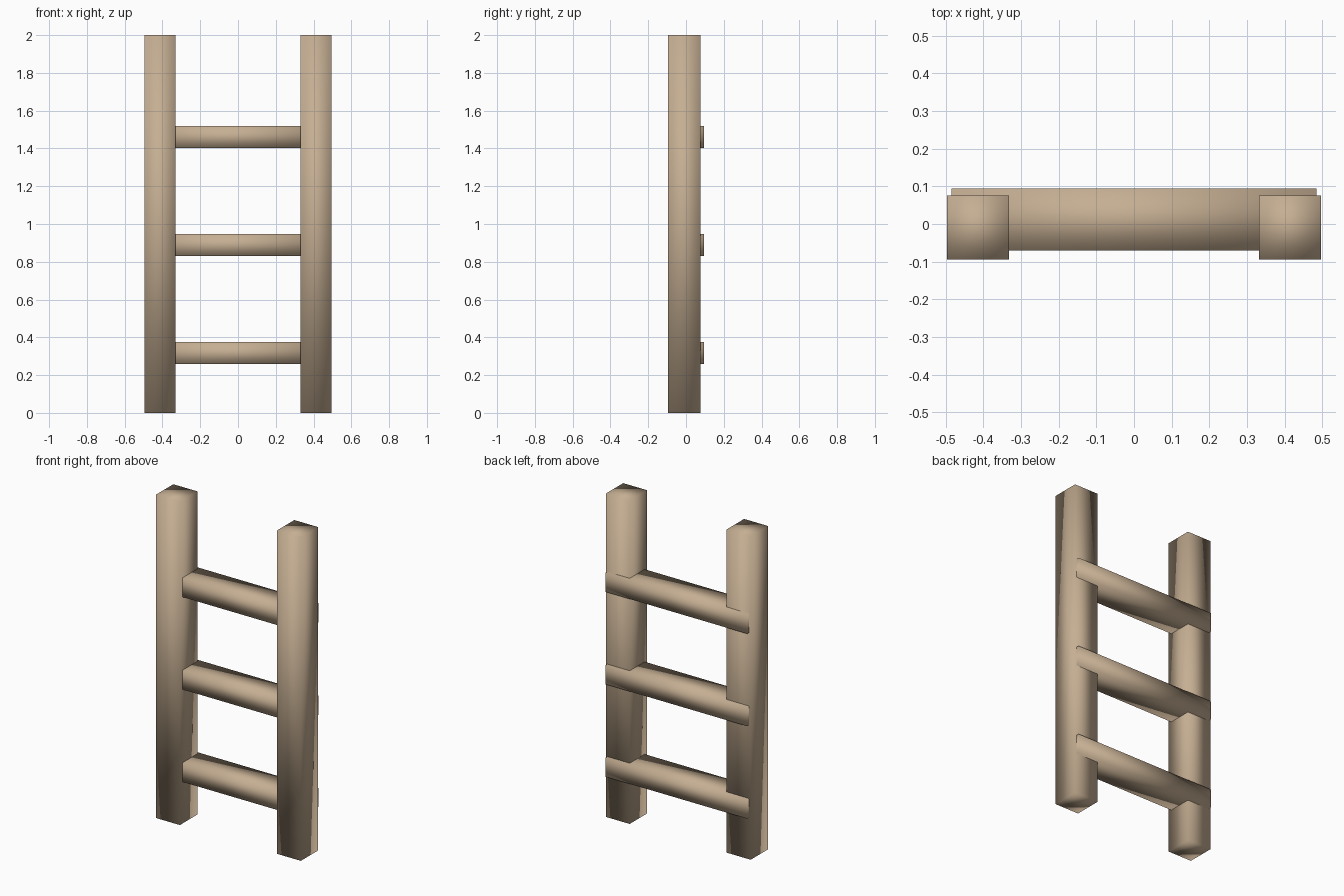
import bpy

if "Cube" in bpy.data.objects:
    bpy.data.objects.remove(bpy.data.objects["Cube"])

# Single wood colour
wood = bpy.data.materials.new("light_wood")
wood.diffuse_color = (0.56, 0.425, 0.29, 1.0)
wood.use_nodes = True
wood.node_tree.nodes["Principled BSDF"].inputs["Base Color"].default_value = wood.diffuse_color


def box(name, lo, hi):
    """Softly shaded box between two opposite corners."""
    bpy.ops.mesh.primitive_cube_add(size=1)
    ob = bpy.context.object
    ob.name = name
    for v in ob.data.vertices:
        v.co = [l if c < 0 else h for c, l, h in zip(v.co, lo, hi)]
    ob.data.materials.append(wood)
    ob.data.shade_smooth()
    return ob


# Two upright rails
for side, x in (("left", -0.414), ("right", 0.414)):
    box(side + "_rail", (x - 0.082, -0.094, 0.0), (x + 0.082, 0.076, 2.0))

# Three rungs, let into the rails and standing slightly proud at the back
for i in range(3):
    z = 0.317 + i * 0.572
    box(f"rung_{i + 1}", (-0.485, -0.070, z - 0.059), (0.485, 0.094, z + 0.059))
